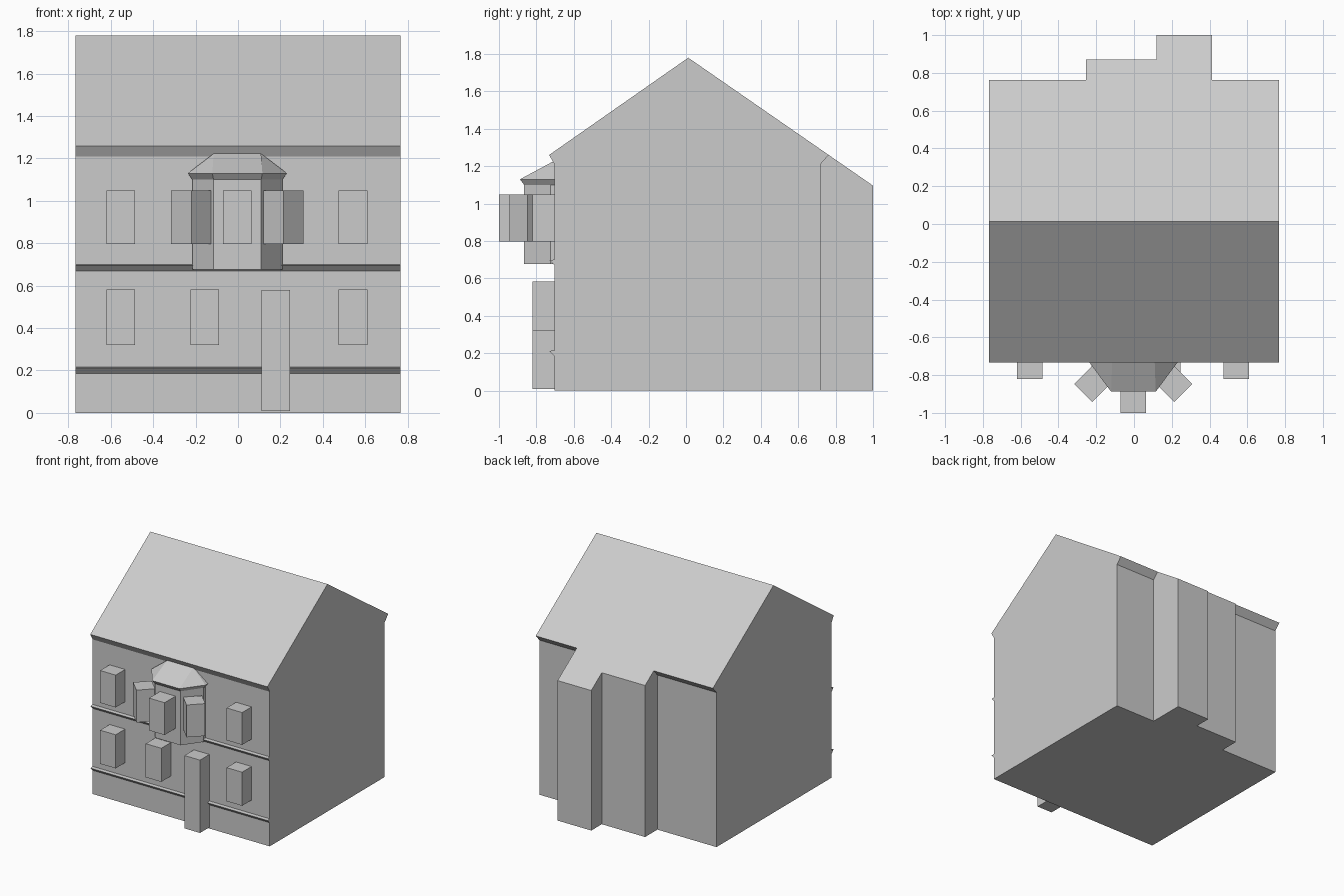
import bpy, bmesh, math
from mathutils import Matrix

if "Cube" in bpy.data.objects:
    bpy.data.objects.remove(bpy.data.objects["Cube"])

grey = bpy.data.materials.new("light grey")
grey.diffuse_color = (0.6, 0.6, 0.6, 1)
grey.use_nodes = True
grey.node_tree.nodes["Principled BSDF"].inputs["Base Color"].default_value = grey.diffuse_color


def finish(name, bm):
    bmesh.ops.recalc_face_normals(bm, faces=bm.faces)
    me = bpy.data.meshes.new(name)
    bm.to_mesh(me)
    bm.free()
    me.materials.append(grey)
    ob = bpy.data.objects.new(name, me)
    bpy.context.collection.objects.link(ob)
    return ob


def extrude_x(name, profile, x0, x1):
    """Sweep a (y, z) outline from x0 to x1."""
    bm = bmesh.new()
    face = bm.faces.new([bm.verts.new((x0, y, z)) for y, z in profile])
    ext = bmesh.ops.extrude_face_region(bm, geom=[face])["geom"]
    moved = [v for v in ext if isinstance(v, bmesh.types.BMVert)]
    bmesh.ops.translate(bm, verts=moved, vec=(x1 - x0, 0, 0))
    return finish(name, bm)


def box(name, x, y, z0, z1, turn=0.0, w=0.135, d=0.135):
    """Box centred at x, y and turned about the vertical."""
    bm = bmesh.new()
    m = (Matrix.Translation((x, y, (z0 + z1) / 2)) @ Matrix.Rotation(turn, 4, 'Z')
         @ Matrix.Diagonal((w, d, z1 - z0, 1)))
    bmesh.ops.create_cube(bm, size=1, matrix=m)
    return finish(name, bm)


def loft(name, rings):
    """Closed solid through matching rings of (x, y, z) points."""
    bm = bmesh.new()
    rows = [[bm.verts.new(p) for p in r] for r in rings]
    n = len(rows[0])
    bm.faces.new(rows[0])
    bm.faces.new(rows[-1])
    for a, b in zip(rows, rows[1:]):
        for i in range(n):
            j = (i + 1) % n
            bm.faces.new((a[i], a[j], b[j], b[i]))
    bmesh.ops.remove_doubles(bm, verts=bm.verts, dist=1e-5)
    return finish(name, bm)


# main house with flared eaves and gable roof
W = 0.767
RIDGE = (0.012, 1.78)
EAVE = (0.763, 1.26)
extrude_x("house_body", [(-0.703, 0), (-0.703, 1.21), (-0.732, 1.26), RIDGE, EAVE,
                         (0.718, 1.21), (0.718, 0)], -W, W)

# rear extensions continuing the roof slope
slope = (EAVE[1] - RIDGE[1]) / (EAVE[0] - RIDGE[0])
for name, x0, x1, yb in (("rear_extension_shallow", -0.255, 0.12, 0.87),
                         ("rear_extension_deep", 0.12, 0.412, 1.0)):
    zb = EAVE[1] + slope * (yb - EAVE[0])
    extrude_x(name, [(0.718, 0), (0.718, 1.21), EAVE, (yb, zb), (yb, 0)], x0, x1)

# string courses across the front
for name, z in (("lower_string_course", 0.212), ("upper_string_course", 0.697)):
    extrude_x(name, [(-0.703, z - 0.027), (-0.73, z), (-0.703, z + 0.004)], -W, W)

# windows and door standing out from the front wall
WALL_Y = -0.7525
for i, x in enumerate((-0.5525, -0.1575, 0.5425)):
    box(f"ground_window_{i}", x, WALL_Y, 0.32, 0.583)
for i, x in enumerate((-0.5525, 0.5425)):
    box(f"upper_window_{i}", x, WALL_Y, 0.797, 1.05)
box("front_door", 0.1775, WALL_Y, 0.01, 0.58)

# oriel bay with flared eave and hipped roof
CX = -0.003


def oriel_ring(half_front, half_side, y_front, y_side, z):
    return [(CX + x, y, z) for x, y in (
        (-half_side, -0.70), (-half_side, y_side), (-half_front, y_front),
        (half_front, y_front), (half_side, y_side), (half_side, -0.70))]


loft("oriel_bay", [oriel_ring(0.112, 0.212, -0.865, -0.725, 0.677),
                   oriel_ring(0.112, 0.212, -0.865, -0.725, 1.10),
                   oriel_ring(0.118, 0.234, -0.888, -0.732, 1.13)])
top = oriel_ring(0.112, 0.112, -0.715, -0.705, 1.223)
loft("oriel_roof", [oriel_ring(0.118, 0.234, -0.888, -0.732, 1.13), top])

# oriel windows, side ones turned outward
box("oriel_window_front", CX, -0.9325, 0.797, 1.05)
for s, side in ((-1, "left"), (1, "right")):
    box(f"oriel_window_{side}", CX + s * 0.217, -0.847, 0.797, 1.05, s * math.radians(45))
